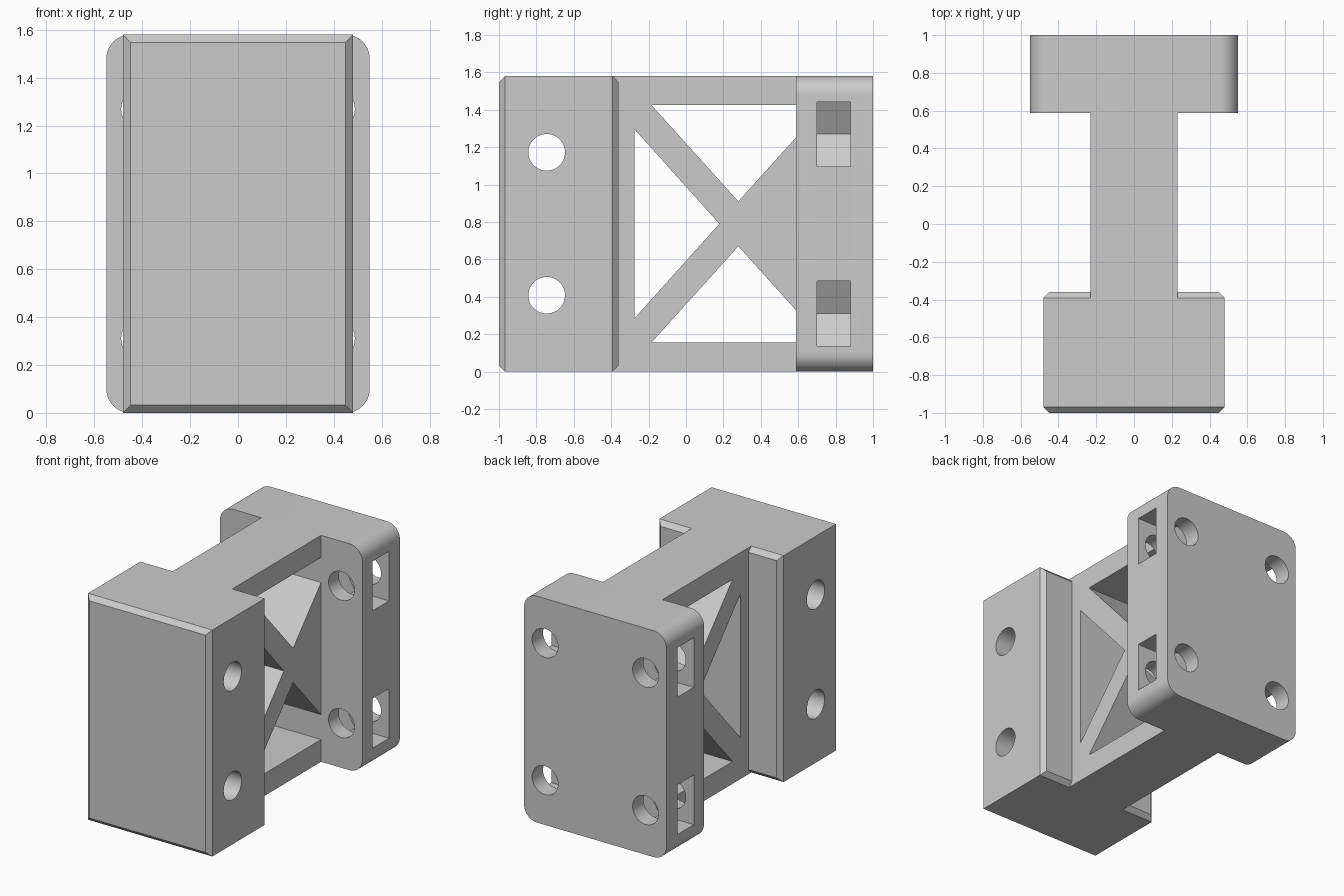
import bpy, bmesh
from math import cos, sin, pi, radians
from mathutils import Vector

if "Cube" in bpy.data.objects:
    bpy.data.objects.remove(bpy.data.objects["Cube"])

HEIGHT = 1.58
MID = HEIGHT / 2

grey = bpy.data.materials.new("plain grey")
grey.use_nodes = True
grey.diffuse_color = (0.6, 0.6, 0.6, 1)
grey.node_tree.nodes["Principled BSDF"].inputs["Base Color"].default_value = (0.6, 0.6, 0.6, 1)


def prism(name, outline, axis, lo, hi):
    """Extrude an outline along x (outline in y, z) or y (outline in x, z)."""
    bm = bmesh.new()
    place = (lambda a, b: (lo, a, b)) if axis == "x" else (lambda a, b: (a, lo, b))
    face = bm.faces.new([bm.verts.new(place(a, b)) for a, b in outline])
    top = bmesh.ops.extrude_face_region(bm, geom=[face])["geom"]
    step = Vector((hi - lo, 0, 0)) if axis == "x" else Vector((0, hi - lo, 0))
    bmesh.ops.translate(bm, vec=step, verts=[g for g in top if isinstance(g, bmesh.types.BMVert)])
    bmesh.ops.recalc_face_normals(bm, faces=bm.faces)
    mesh = bpy.data.meshes.new(name)
    bm.to_mesh(mesh)
    bm.free()
    mesh.materials.append(grey)
    obj = bpy.data.objects.new(name, mesh)
    bpy.context.collection.objects.link(obj)
    return obj


def rect(a0, a1, b0, b1):
    return [(a0, b0), (a1, b0), (a1, b1), (a0, b1)]


def circle(a, b, r, n=48):
    return [(a + r * cos(2 * pi * i / n), b + r * sin(2 * pi * i / n)) for i in range(n)]


def rounded(w, h, r, n=12):
    """Rounded rectangle standing on zero height."""
    pts = []
    for k, (sx, sz) in enumerate([(1, 1), (-1, 1), (-1, -1), (1, -1)]):
        for i in range(n + 1):
            t = (k + i / n) * pi / 2
            pts.append((sx * (w / 2 - r) + r * cos(t), h / 2 + sz * (h / 2 - r) + r * sin(t)))
    return pts


def cut(obj, cutters):
    bpy.context.view_layer.objects.active = obj
    for c in cutters:
        mod = obj.modifiers.new("cut", "BOOLEAN")
        mod.operation, mod.solver, mod.object = "DIFFERENCE", "EXACT", c
        bpy.ops.object.modifier_apply(modifier=mod.name)
        bpy.data.objects.remove(c)


def finish(obj):
    bpy.ops.object.select_all(action="DESELECT")
    obj.select_set(True)
    bpy.context.view_layer.objects.active = obj
    bpy.ops.object.shade_smooth_by_angle(angle=radians(30))


# Front block with chamfered front and rear faces and two cross holes
block = prism("front_block", rect(-0.48, 0.48, 0, HEIGHT), "y", -1, -0.36)
bm = bmesh.new()
bm.from_mesh(block.data)
rims = [e for e in bm.edges if abs(e.verts[0].co.y - e.verts[1].co.y) < 0.01]
bmesh.ops.bevel(bm, geom=rims, offset=0.032, segments=1, affect="EDGES")
bm.to_mesh(block.data)
bm.free()
cut(block, [prism("hole", circle(-0.745, MID + s * 0.382, 0.098), "x", -1, 1) for s in (-1, 1)])

# Web with truss windows
web = prism("truss_web", rect(-0.392, 0.587, 0, HEIGHT), "x", -0.23, 0.23)
windows = [[(-0.275, MID - 0.505), (0.178, MID), (-0.275, MID + 0.505)]]
for s in (-1, 1):
    windows.append([(-0.185, MID + s * 0.635), (0.28, MID + s * 0.12),
                    (0.6, MID + s * 0.475), (0.6, MID + s * 0.635)])
cut(web, [prism("window", w, "x", -1, 1) for w in windows])

# Rear plate with bolt holes and side-loading hexagonal nut slots
plate = prism("rear_plate", rounded(1.1, HEIGHT, 0.1), "y", 0.587, 1)
cutters = []
flat = 0.173
for sx in (-1, 1):
    for sz in (-1, 1):
        x, z = sx * 0.388, MID + sz * 0.479
        tip = x - sx * flat / cos(pi / 6)
        near = x - sx * flat * sin(pi / 6) / cos(pi / 6)
        slot = [(tip, z), (near, z + flat), (sx, z + flat), (sx, z - flat), (near, z - flat)]
        cutters.append(prism("nut_slot", slot, "y", 0.7, 0.88))
        cutters.append(prism("bolt_hole", circle(x, z, 0.1), "y", 0, 2))
cut(plate, cutters)

for part in (block, web, plate):
    finish(part)
